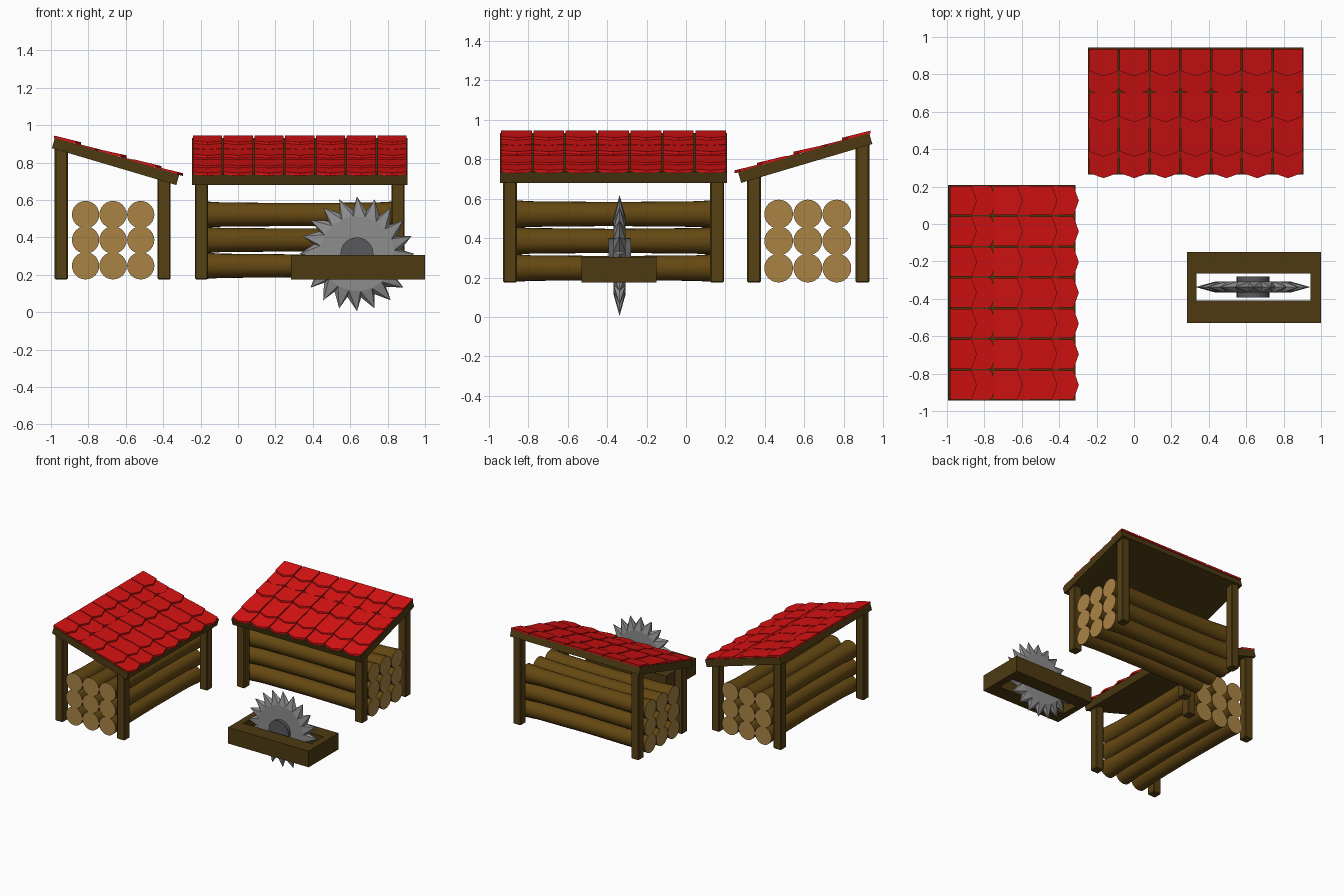
import bpy, bmesh, math
from mathutils import Matrix, Vector

if "Cube" in bpy.data.objects:
    bpy.data.objects.remove(bpy.data.objects["Cube"])


def material(name, rgb):
    m = bpy.data.materials.new(name)
    m.diffuse_color = (*rgb, 1)
    m.use_nodes = True
    m.node_tree.nodes["Principled BSDF"].inputs["Base Color"].default_value = m.diffuse_color
    return m


RED = material("red tile", (0.68, 0.006, 0.006))
WOOD = material("dark wood", (0.075, 0.042, 0.006))
POST = material("post wood", (0.095, 0.052, 0.007))
LOG = material("bark", (0.13, 0.065, 0.006))
CUT = material("cut wood", (0.40, 0.23, 0.06))
HUB = material("hub steel", (0.10, 0.10, 0.11))
STEEL = material("blade steel", (0.27, 0.27, 0.27))


def make(name, bm, mats, matrix=Matrix()):
    bmesh.ops.recalc_face_normals(bm, faces=bm.faces)
    me = bpy.data.meshes.new(name)
    bm.to_mesh(me)
    bm.free()
    for m in mats:
        me.materials.append(m)
    ob = bpy.data.objects.new(name, me)
    ob.matrix_world = matrix
    bpy.context.collection.objects.link(ob)
    return ob


def prism(bm, base, offset):
    """Solid between a polygon and its copy moved by offset."""
    a = [bm.verts.new(p) for p in base]
    b = [bm.verts.new(Vector(p) + Vector(offset)) for p in base]
    bm.faces.new(a)
    bm.faces.new(b[::-1])
    for i in range(len(a)):
        j = (i + 1) % len(a)
        bm.faces.new((a[i], a[j], b[j], b[i]))


def smooth(ob):
    for o in bpy.context.selected_objects:
        o.select_set(False)
    ob.select_set(True)
    bpy.context.view_layer.objects.active = ob
    bpy.ops.object.shade_smooth_by_angle(angle=math.radians(35))


HALF, BOTTOM = 0.575, 0.175


def roof_z(y):
    return 0.735 + 0.296 * (y - 0.264)


def shed(prefix, matrix):
    # sloping roof board
    bm = bmesh.new()
    prism(bm, [(-HALF, 0.28, 0.68), (-HALF, 0.945, 0.877),
               (-HALF, 0.929, 0.932), (-HALF, 0.264, 0.735)], (2 * HALF, 0, 0))
    make(prefix + "_roof_board", bm, [WOOD], matrix)

    # overlapping rows of pointed tiles: upper y, tip y, lift at top, lift at tip
    bm = bmesh.new()
    rows = [(0.935, 0.79, 0.011, 0.018), (0.82, 0.685, 0.004, 0.010),
            (0.70, 0.545, 0.008, 0.020), (0.575, 0.455, 0.004, 0.010),
            (0.51, 0.36, 0.010, 0.018), (0.39, 0.245, 0.006, 0.014)]
    pitch = 2 * HALF / 7
    for y0, y1, l0, l1 in rows:
        z0, z1 = roof_z(y0) + l0, roof_z(y1) + l1
        for i in range(7):
            c, w = -HALF + pitch * (i + 0.5), pitch / 2 - 0.004
            outline = [(c - w, y0), (c - w, y1 + 0.028), (c, y1),
                       (c + w, y1 + 0.028), (c + w, y0)]
            prism(bm, [(x, y, z0 + (z1 - z0) * (y - y0) / (y1 - y0))
                       for x, y in outline], (0, 0, -0.015))
    make(prefix + "_roof_tiles", bm, [RED], matrix)

    # corner posts
    for side, sx in (("left", -1), ("right", 1)):
        for end, y, top in (("front", 0.345, 0.72), ("back", 0.895, 0.88)):
            bm = bmesh.new()
            bmesh.ops.create_cube(bm, size=1, matrix=Matrix.Translation(
                (sx * 0.525, y, (top + BOTTOM) / 2)) @ Matrix.Diagonal((0.07, 0.07, top - BOTTOM, 1)))
            bmesh.ops.bevel(bm, geom=bm.edges[:], offset=0.006, segments=1, affect='EDGES')
            make(f"{prefix}_{end}_{side}_post", bm, [POST], matrix)

    # stacked logs, slightly flared at the cut ends
    bm = bmesh.new()
    profile = [(-0.55, 0.073), (-0.42, 0.065), (0, 0.061), (0.42, 0.065), (0.55, 0.073)]
    n = 24
    for y in (0.47, 0.618, 0.765):
        for z in (0.248, 0.386, 0.522):
            rings = [[bm.verts.new((x, y + r * math.cos(2 * math.pi * k / n),
                                    z + r * math.sin(2 * math.pi * k / n)))
                      for k in range(n)] for x, r in profile]
            for a, b in zip(rings, rings[1:]):
                for k in range(n):
                    j = (k + 1) % n
                    bm.faces.new((a[k], a[j], b[j], b[k]))
            for ring in (rings[0], rings[-1]):
                bm.faces.new(ring).material_index = 1
    smooth(make(prefix + "_logs", bm, [LOG, CUT], matrix))


shed("back_shed", Matrix.Translation((0.33, 0, 0)))
shed("left_shed", Matrix.Translation((-0.05, -0.3675, 0)) @ Matrix.Rotation(math.pi / 2, 4, 'Z'))

# saw bench: a block with a slot right through it
bm = bmesh.new()
outer = [(0.283, -0.53), (1.0, -0.53), (1.0, -0.15), (0.283, -0.15)]
inner = [(0.335, -0.41), (0.945, -0.41), (0.945, -0.265), (0.335, -0.265)]
loops = [[bm.verts.new((x, y, z)) for x, y in pts]
         for pts, z in ((outer, 0.175), (outer, 0.305), (inner, 0.305), (inner, 0.175))]
for a, b in zip(loops, loops[1:] + loops[:1]):
    for k in range(4):
        j = (k + 1) % 4
        bm.faces.new((a[k], a[j], b[j], b[k]))
make("saw_bench", bm, [WOOD])

# saw blade: sharp toothed rim tapering out of a thicker disc
centre = Matrix.Translation((0.636, -0.337, 0.312))
bm = bmesh.new()
teeth = 20
step = 2 * math.pi / teeth


def ring_vert(r, angle, y):
    return bm.verts.new((r * math.cos(angle), y, r * math.sin(angle)))


start = math.pi / 2
valley = [ring_vert(0.235, start + (k + 0.3) * step, 0) for k in range(teeth)]
tip = [ring_vert(0.307, start + k * step + step * 0.5 - step * 0.5, 0) for k in range(teeth)]
for y in (-0.03, 0.03):
    disc = [ring_vert(0.20, start + (k + 0.3) * step, y) for k in range(teeth)]
    bm.faces.new(disc)
    for k in range(teeth):
        p = k - 1
        bm.faces.new((disc[p], disc[k], tip[k]))
        bm.faces.new((disc[k], valley[k], tip[k]))
        bm.faces.new((disc[p], tip[k], valley[p]))
make("saw_blade", bm, [STEEL], centre)

# hub
bm = bmesh.new()
bmesh.ops.create_cone(bm, cap_ends=True, segments=24, radius1=0.088, radius2=0.088,
                      depth=0.114, matrix=Matrix.Rotation(math.pi / 2, 4, 'X'))
smooth(make("saw_hub", bm, [HUB], centre))
